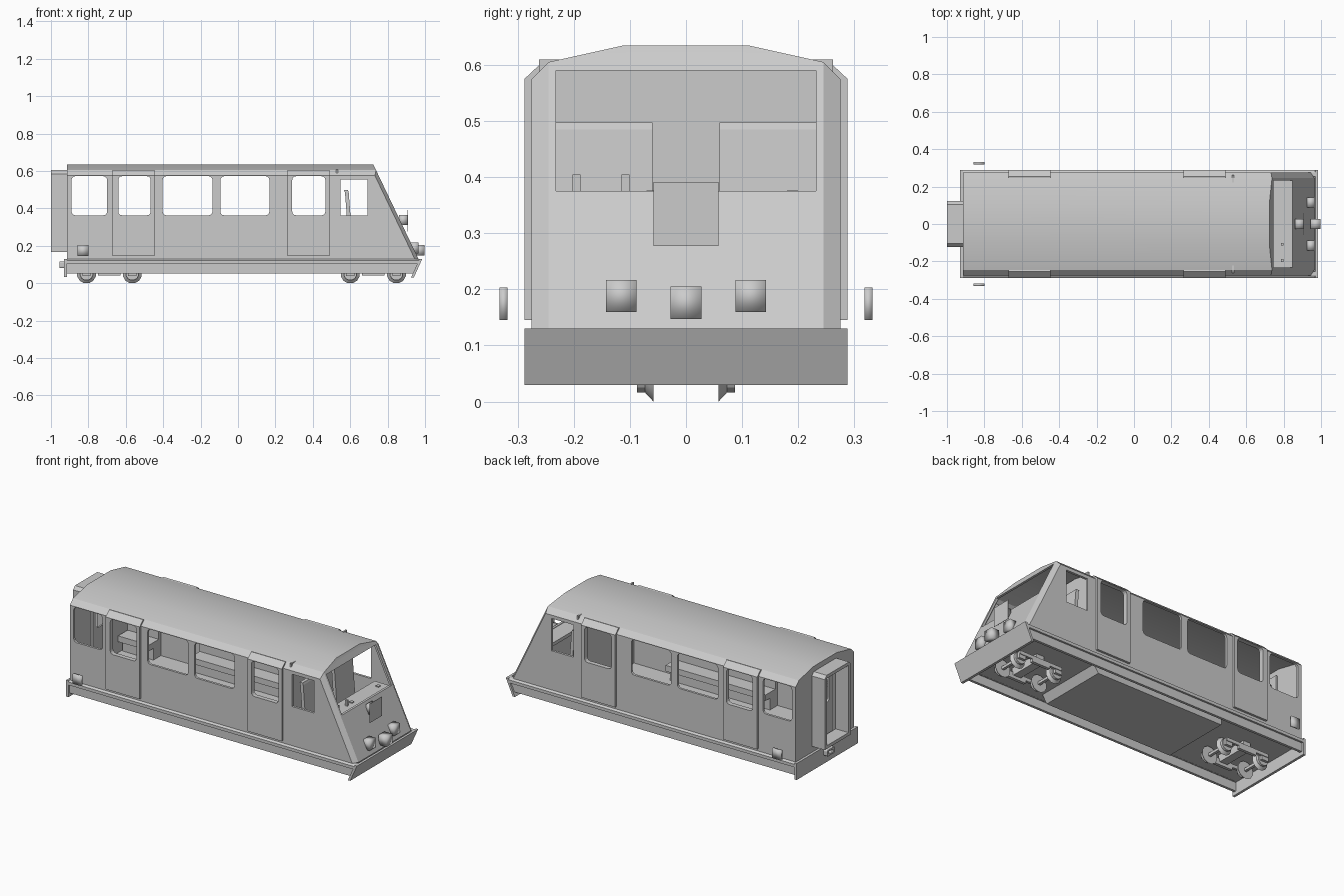
import bpy, bmesh, math
from mathutils import Matrix

if "Cube" in bpy.data.objects:
    bpy.data.objects.remove(bpy.data.objects["Cube"])

grey = bpy.data.materials.new("plain grey")
grey.diffuse_color = (0.6, 0.6, 0.6, 1)
grey.use_nodes = True
grey.node_tree.nodes["Principled BSDF"].inputs["Base Color"].default_value = grey.diffuse_color


def add(name, mesh, smooth=None):
    ob = bpy.data.objects.new(name, mesh)
    bpy.context.scene.collection.objects.link(ob)
    mesh.materials.clear()
    mesh.materials.append(grey)
    for p in mesh.polygons:
        p.use_smooth = smooth == 'all'
    if smooth == 'angle':
        bpy.ops.object.select_all(action='DESELECT')
        ob.select_set(True)
        bpy.context.view_layer.objects.active = ob
        bpy.ops.object.shade_smooth_by_angle(angle=math.radians(25))
    return ob


def loft(name, rings, smooth=None):
    """Closed solid bridging rings of 3D points."""
    bm = bmesh.new()
    vs = [[bm.verts.new(p) for p in r] for r in rings]
    n = len(rings[0])
    for a, b in zip(vs, vs[1:]):
        for i in range(n):
            j = (i + 1) % n
            bm.faces.new((a[i], a[j], b[j], b[i]))
    bm.faces.new(vs[0])
    bm.faces.new(vs[-1][::-1])
    bmesh.ops.recalc_face_normals(bm, faces=bm.faces)
    me = bpy.data.meshes.new(name)
    bm.to_mesh(me)
    bm.free()
    return add(name, me, smooth)


def box(name, x, y, z, smooth=None):
    ring = lambda c: [(c, y[0], z[0]), (c, y[1], z[0]), (c, y[1], z[1]), (c, y[0], z[1])]
    return loft(name, [ring(x[0]), ring(x[1])], smooth)


def prism(name, prof, x0, x1, smooth=None):
    """yz profile swept along x; x1 may depend on the point."""
    f = x1 if callable(x1) else (lambda y, z: x1)
    return loft(name, [[(x0, y, z) for y, z in prof], [(f(y, z), y, z) for y, z in prof]], smooth)


def rounded(a0, a1, b0, b1, r=0.02):
    if r == 0:
        return [(a0, b0), (a1, b0), (a1, b1), (a0, b1)]
    pts = []
    for k, (ca, cb) in enumerate([(a1 - r, b1 - r), (a0 + r, b1 - r), (a0 + r, b0 + r), (a1 - r, b0 + r)]):
        for i in range(4):
            t = math.pi / 2 * (k + i / 3)
            pts.append((ca + r * math.cos(t), cb + r * math.sin(t)))
    return pts


def panel(name, outlines, thick, m):
    """Flat plate with holes, made from a filled 2D curve."""
    cu = bpy.data.curves.new(name, 'CURVE')
    cu.dimensions, cu.fill_mode, cu.extrude = '2D', 'BOTH', thick / 2
    for pts in outlines:
        s = cu.splines.new('POLY')
        s.points.add(len(pts) - 1)
        for p, q in zip(s.points, pts):
            p.co = (q[0], q[1], 0, 1)
        s.use_cyclic_u = True
    tmp = bpy.data.objects.new("tmp", cu)
    bpy.context.scene.collection.objects.link(tmp)
    dg = bpy.context.evaluated_depsgraph_get()
    me = bpy.data.meshes.new_from_object(tmp.evaluated_get(dg))
    bpy.data.objects.remove(tmp)
    me.transform(m)
    return add(name, me)


def side_plane(y):
    return Matrix(((1, 0, 0, 0), (0, 0, -1, y), (0, 1, 0, 0), (0, 0, 0, 1)))


def end_plane(x, slope=0):
    return Matrix(((0, -slope, 1, x), (1, 0, 0, 0), (0, 1, 0, 0), (0, 0, 0, 1)))


REAR, SL, N0 = -0.915, 0.478, 1.027
nose = lambda z: N0 - SL * z
front = lambda y, z: nose(z) - (0.02 if abs(y) > 0.255 else 0)

# side walls with windows, sliding doors, skirts and nose corners
W0, W1 = 0.363, 0.572
door_x = [(-0.67, -0.446), (0.265, 0.49)]
door_win = [(-0.64, -0.467), (0.29, 0.467)]
wins = [(-0.89, -0.70), (-0.403, -0.136), (-0.094, 0.168)] + door_win
for s in (-1, 1):
    wall = [(REAR, .13), (nose(.13) - .02, .13), (nose(.575) - .02, .575), (REAR, .575)]
    holes = [rounded(a, b, W0, W1) for a, b in wins] + [rounded(.548, .692, W0, .555, 0)]
    panel("side_wall", [wall] + holes, 0.014, side_plane(s * 0.268))
    for (a, b), (c, d) in zip(door_x, door_win):
        panel("sliding_door", [rounded(a, b, .145, .575, 0), rounded(c, d, W0, W1)],
              0.013, side_plane(s * 0.2815))
        prism("door_top", [(s * .288, .575), (s * .255, .606), (s * .24, .603), (s * .272, .575)], a, b)
    prism("skirt_rail", [(s * .255, .104), (s * .288, .104), (s * .288, .122), (s * .276, .13), (s * .255, .13)],
          REAR, lambda y, z: .983 - .45 * (.13 - z))
    prism("skirt", [(s * .262, .053), (s * .277, .053), (s * .277, .104), (s * .262, .104)],
          REAR, lambda y, z: .98 - .45 * (.13 - z))
    corner = lambda z, k: [(nose(z) - .02, s * .275, z), (nose(z + k), s * .245, z + k),
                           (nose(z + k) - .014, s * .24, z + k), (nose(z) - .03, s * .262, z)]
    loft("nose_corner", [corner(.13, 0), corner(.575, .03)])
    # side lamp standing clear of the wall
    box("side_lamp", (-.857, -.80), sorted((s * .318, s * .332)), (.145, .203), 'all')

# roof shell
half = [(.275, .575), (.245, .605), (.11, .635)]
inner = [(.105, .622), (.24, .592), (.261, .575)]
mirror = lambda pts: [(-y, z) for y, z in reversed(pts)]
prism("roof", half + mirror(half) + mirror(inner) + inner, REAR, front, 'angle')

# sloping nose with windscreen, rear wall with end door
outline = [(-.245, .13), (.245, .13), (.245, .605), (.11, .635), (-.11, .635), (-.245, .605)]
panel("nose", [outline, rounded(-.232, .232, .375, .59, 0)], 0.014, end_plane(N0 - .007, SL))
rear = [(-.275, .13), (.275, .13), (.275, .575), (.245, .605), (.11, .635),
        (-.11, .635), (-.245, .605), (-.275, .575)]
panel("rear_wall", [rear, rounded(-.095, .095, .17, .585, 0)], 0.014, end_plane(REAR + .007))
panel("end_door", [rounded(-.095, .095, .17, .585, 0), rounded(-.06, .06, .36, .55)],
      0.01, end_plane(REAR + .02))

# gangway tunnel at the rear
gang = [(-.123, .166), (.123, .166), (.123, .585), (.105, .604), (-.105, .604), (-.123, .585)]
panel("gangway", [gang, rounded(-.1, .1, .185, .585, 0)], 0.085, end_plane(-.9575))

# floor, buffer plates and underfloor box
box("floor", (REAR, .955), (-.265, .265), (.105, .13))
prism("front_skirt", [(-.288, .03), (.288, .03), (.288, .13), (-.288, .13)], .93,
      lambda y, z: .985 - .45 * (.13 - z)).data.transform(Matrix.Identity(4))
fs = bpy.data.objects["front_skirt"].data
for v in fs.vertices:                       # make the back follow the slope
    if v.co.x < .931 and v.co.z < .1 or abs(v.co.x - .93) < 1e-4:
        v.co.x = .97 - .45 * (.13 - v.co.z)
box("rear_skirt", (-.93, REAR), (-.288, .288), (.032, .13))
loft("underfloor_box", [[(x0, -.21, z), (x1, -.21, z), (x1, .21, z), (x0, .21, z)]
                        for x0, x1, z in ((-.42, .42, .06), (-.42, .45, .106))])

# rear coupler
panel("coupler", [rounded(-.035, .035, .08, .117, .008), rounded(-.02, .02, .09, .107, .005)],
      0.025, end_plane(-.9425))

# nose lamps and sign plate
box("centre_lamp", (.945, .997), (-.028, .028), (.147, .205), 'all')
for s in (-1, 1):
    box("headlight", (.925, .966), sorted((s * .088, s * .143)), (.16, .217), 'all')
box("upper_lamp", (.862, .906), (-.027, .027), (.31, .365), 'all')
box("sign_plate", (.906, .908), (-.058, .058), (.277, .391))

# driving cab
box("bulkhead", (.525, .535), (-.262, .262), (.13, .61))
box("desk", (.735, .848), (-.235, .235), (.35, .37))
box("desk_front", (.74, .755), (-.235, .235), (.13, .35))
for y in (-.195, -.108):
    box("lever", (.785, .80), (y - .007, y + .007), (.37, .405))
for y in (-.06, .19):
    box("desk_switch", (.78, .80), (y - .01, y + .01), (.37, .376))
for s in (-1, 1):
    ys = sorted((s * .06, s * .232))
    loft("seat_back", [[(x, ys[0], z), (x + .02, ys[0], z), (x + .02, ys[1], z), (x, ys[1], z)]
                       for x, z in ((.59, .25), (.572, .485), (.568, .497))])
    box("seat_cushion", (.585, .70), ys, (.235, .262))
    box("seat_base", (.60, .68), (ys[0] + .04, ys[1] - .04), (.13, .235))
    # passenger benches between the doors and at the rear
    for a, b in ((-.42, .24), (-.895, -.69)):
        box("bench_cushion", (a, b), sorted((s * .15, s * .26)), (.2, .235))
        box("bench_back", (a, b), sorted((s * .24, s * .26)), (.235, .345))
        box("bench_base", (a, b), sorted((s * .19, s * .26)), (.13, .2))


# bogies
def wheel(x, s):
    ring = lambda y, r: [(x + r * math.cos(math.tau * (i + .5) / 12), s * y,
                          .05 + r * math.sin(math.tau * (i + .5) / 12)) for i in range(12)]
    loft("wheel", [ring(.058, .0517), ring(.073, .035), ring(.087, .035)], 'angle')


for x0, x1 in ((-.81, -.565), (.60, .847)):
    mid = (x0 + x1) / 2
    for x in (x0, x1):
        box("axle", (x - .008, x + .008), (-.06, .06), (.042, .058))
        for s in (-1, 1):
            wheel(x, s)
            box("axle_box", (x - .022, x + .022), sorted((s * .087, s * .102)), (.038, .075))
    for s in (-1, 1):
        box("bogie_frame", (x0 - .02, x1 + .02), sorted((s * .092, s * .106)), (.06, .08))
        box("bogie_spring", (mid - .06, mid + .06), sorted((s * .09, s * .108)), (.042, .06))
    box("bolster", (mid - .025, mid + .025), (-.1, .1), (.06, .106))
